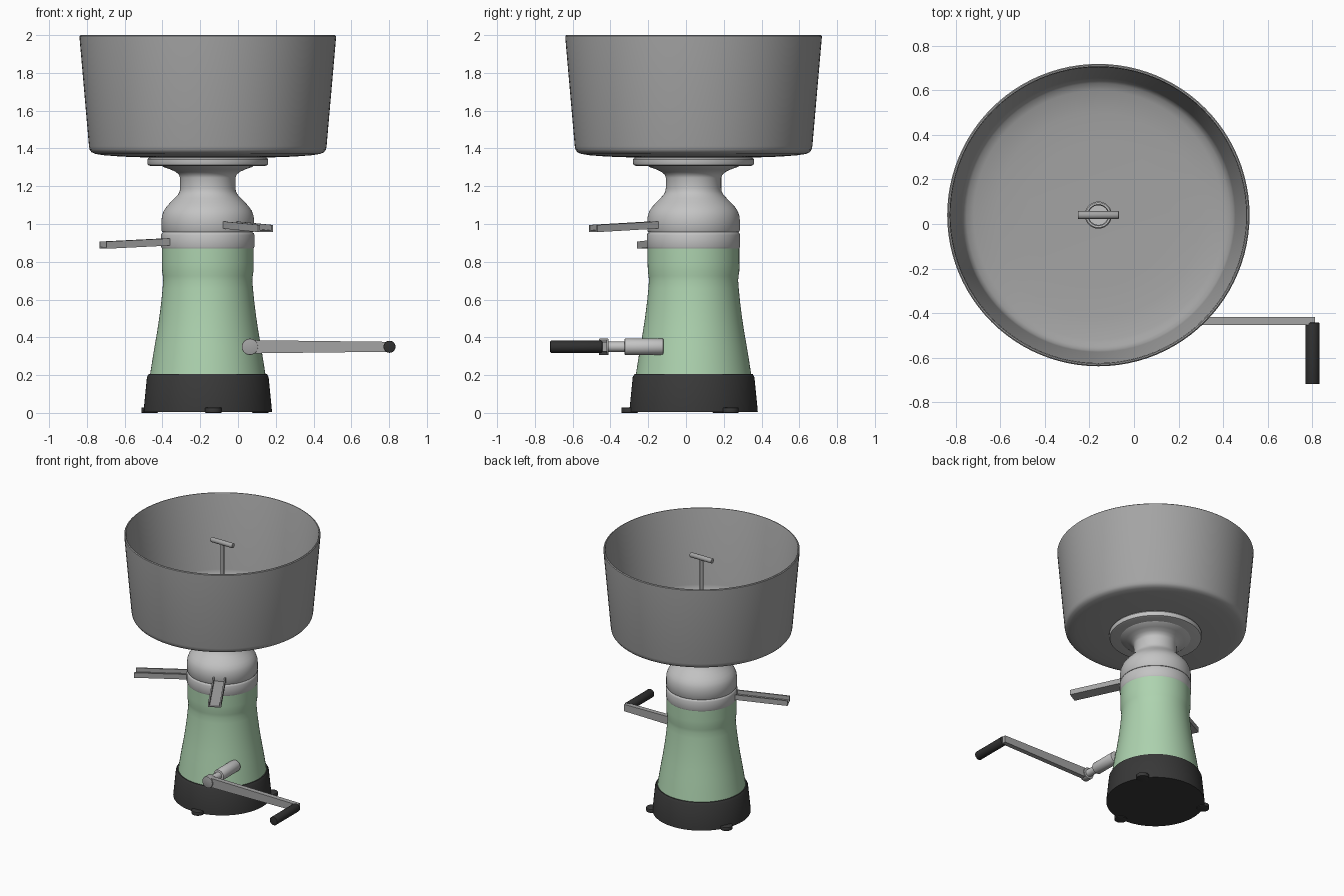
import bpy, bmesh, math
from mathutils import Vector, Matrix

if "Cube" in bpy.data.objects:
    bpy.data.objects.remove(bpy.data.objects["Cube"])

CX, CY = -0.16, 0.04  # axis of the machine


def material(name, rgb):
    m = bpy.data.materials.new(name)
    m.diffuse_color = (*rgb, 1)
    m.use_nodes = True
    m.node_tree.nodes["Principled BSDF"].inputs["Base Color"].default_value = m.diffuse_color
    return m


BOWL = material("bowl grey", (0.37, 0.37, 0.37))
METAL = material("light metal", (0.55, 0.55, 0.55))
GREEN = material("pale green", (0.42, 0.65, 0.43))
DARK = material("base black", (0.04, 0.04, 0.04))
GRIP = material("grip black", (0.03, 0.03, 0.03))


def finish(name, bm, mat, angle=35):
    bmesh.ops.remove_doubles(bm, verts=bm.verts, dist=1e-5)
    bmesh.ops.recalc_face_normals(bm, faces=bm.faces)
    me = bpy.data.meshes.new(name)
    bm.to_mesh(me)
    bm.free()
    ob = bpy.data.objects.new(name, me)
    bpy.context.collection.objects.link(ob)
    me.materials.append(mat)
    bpy.ops.object.select_all(action='DESELECT')
    ob.select_set(True)
    bpy.context.view_layer.objects.active = ob
    bpy.ops.object.shade_smooth_by_angle(angle=math.radians(angle))
    return ob


def lathe(name, profile, mat, steps=72):
    """Spin an (r, z) profile around the machine axis."""
    bm = bmesh.new()
    vs = [bm.verts.new((CX + r, CY, z)) for r, z in profile]
    es = [bm.edges.new(p) for p in zip(vs, vs[1:])]
    bmesh.ops.spin(bm, geom=vs + es, cent=(CX, CY, 0), axis=(0, 0, 1),
                   angle=math.tau, steps=steps, use_duplicate=False)
    return finish(name, bm, mat)


def rod(name, a, b, r, mat, sides=32, bevel=0.0):
    """Cylinder from point a to point b."""
    a, b = Vector(a), Vector(b)
    bm = bmesh.new()
    rot = (b - a).to_track_quat('Z', 'Y').to_matrix().to_4x4()
    bmesh.ops.create_cone(bm, cap_ends=True, segments=sides, radius1=r, radius2=r,
                          depth=(b - a).length, matrix=Matrix.Translation((a + b) / 2) @ rot)
    if bevel:
        rims = [e for e in bm.edges if any(len(f.verts) > 4 for f in e.link_faces)]
        bmesh.ops.bevel(bm, geom=rims, offset=bevel, segments=2, affect='EDGES', profile=0.5)
    return finish(name, bm, mat)


def prism(name, rings, mat):
    """Join two matching outlines into a closed solid."""
    bm = bmesh.new()
    a, b = [[bm.verts.new(p) for p in ring] for ring in rings]
    bm.faces.new(a)
    bm.faces.new(b)
    n = len(a)
    for i in range(n):
        j = (i + 1) % n
        bm.faces.new((a[i], a[j], b[j], b[i]))
    return finish(name, bm, mat)


# Base and its three feet
lathe("base", [(0, 0.005), (0.34, 0.005), (0.338, 0.03), (0.322, 0.19), (0.312, 0.207), (0, 0.207)], DARK)
for i, deg in enumerate((-85, 35, 155)):
    t = math.radians(deg)
    x, y = CX + 0.34 * math.cos(t), CY + 0.34 * math.sin(t)
    rod(f"foot_{i + 1}", (x, y, 0), (x, y, 0.028), 0.044, DARK, 24, 0.004)

# Flared green body
lathe("body", [(0, 0.2), (0.306, 0.2), (0.295, 0.27), (0.282, 0.35), (0.268, 0.43), (0.256, 0.51),
               (0.246, 0.59), (0.239, 0.66), (0.236, 0.70), (0.238, 0.725), (0.242, 0.75),
               (0.243, 0.79), (0.243, 0.872), (0, 0.872)], GREEN)

# Collar ring, shoulder with neck, and supporting flange
lathe("collar_ring", [(0, 0.868), (0.236, 0.868), (0.243, 0.871), (0.247, 0.88), (0.247, 0.942),
                      (0.243, 0.952), (0.236, 0.957), (0, 0.957)], METAL)
lathe("shoulder", [(0, 0.957), (0.24, 0.957), (0.245, 0.965), (0.245, 1.02), (0.242, 1.045), (0.233, 1.07),
                   (0.217, 1.093), (0.197, 1.115), (0.175, 1.137), (0.157, 1.157), (0.149, 1.173),
                   (0.147, 1.19), (0.147, 1.245), (0.153, 1.262), (0.172, 1.277), (0.2, 1.29),
                   (0.235, 1.302), (0.25, 1.315), (0, 1.315)], METAL)
lathe("flange", [(0, 1.308), (0.305, 1.308), (0.316, 1.312), (0.32, 1.32), (0.32, 1.342),
                 (0.314, 1.35), (0.3, 1.354), (0, 1.354)], METAL)

# Milk bowl: outer wall, rolled lip, inner wall and floor
lathe("bowl", [(0, 1.35), (0.32, 1.352), (0.46, 1.357), (0.55, 1.364), (0.595, 1.371), (0.615, 1.38),
               (0.625, 1.393), (0.629, 1.412), (0.679, 1.985), (0.679, 1.995), (0.674, 2.0),
               (0.668, 2.0), (0.664, 1.99), (0.615, 1.44), (0.608, 1.415), (0.592, 1.397),
               (0.56, 1.385), (0.46, 1.372), (0.32, 1.367), (0, 1.365)], BOWL, 96)

# Valve hub and T handle in the bowl
lathe("valve_hub", [(0.061, 1.36), (0.061, 1.42), (0.056, 1.426), (0.048, 1.426), (0.044, 1.42),
                    (0.044, 1.38), (0, 1.38)], METAL, 32)
rod("valve_stem", (CX, CY, 1.365), (CX, CY, 1.93), 0.013, BOWL, 20)
rod("valve_handle", (CX - 0.092, CY, 1.93), (CX + 0.092, CY, 1.93), 0.018, BOWL, 20, 0.003)


def spout(name, deg, z_start, z_end, length=0.612):
    """Open U channel pointing outward and slightly down."""
    t = math.radians(deg)
    out, side = Vector((math.cos(t), math.sin(t), 0)), Vector((-math.sin(t), math.cos(t), 0))
    section = [(-0.045, 0), (0.045, 0), (0.045, 0.038), (0.035, 0.038),
               (0.035, 0.009), (-0.035, 0.009), (-0.035, 0.038), (-0.045, 0.038)]
    rings = [[Vector((CX, CY, z + h)) + out * r + side * w for w, h in section]
             for r, z in ((0.235, z_start), (length, z_end))]
    prism(name, rings, BOWL)


spout("upper_spout", -60, 0.976, 0.957)
spout("lower_spout", 205, 0.886, 0.869)

# Crank: shaft housing, shaft, tapered arm and grip
HX, HZ, GX = 0.063, 0.35, 0.802
rod("crank_housing", (HX, -0.12, HZ), (HX, -0.325, HZ), 0.043, METAL, 32, 0.004)
rod("crank_shaft", (HX, -0.32, HZ), (HX, -0.42, HZ), 0.027, METAL, 24)
rod("crank_hub", (HX, -0.41, HZ), (HX, -0.461, HZ), 0.043, BOWL, 32, 0.003)
arm = [(HX, -0.035), (GX + 0.012, -0.026), (GX + 0.012, 0.026), (HX, 0.035)]
prism("crank_arm", [[(x, y, HZ + h) for x, h in arm] for y in (-0.417, -0.453)], BOWL)
rod("crank_grip", (GX, -0.443, HZ), (GX, -0.719, HZ), 0.032, GRIP, 32, 0.004)
